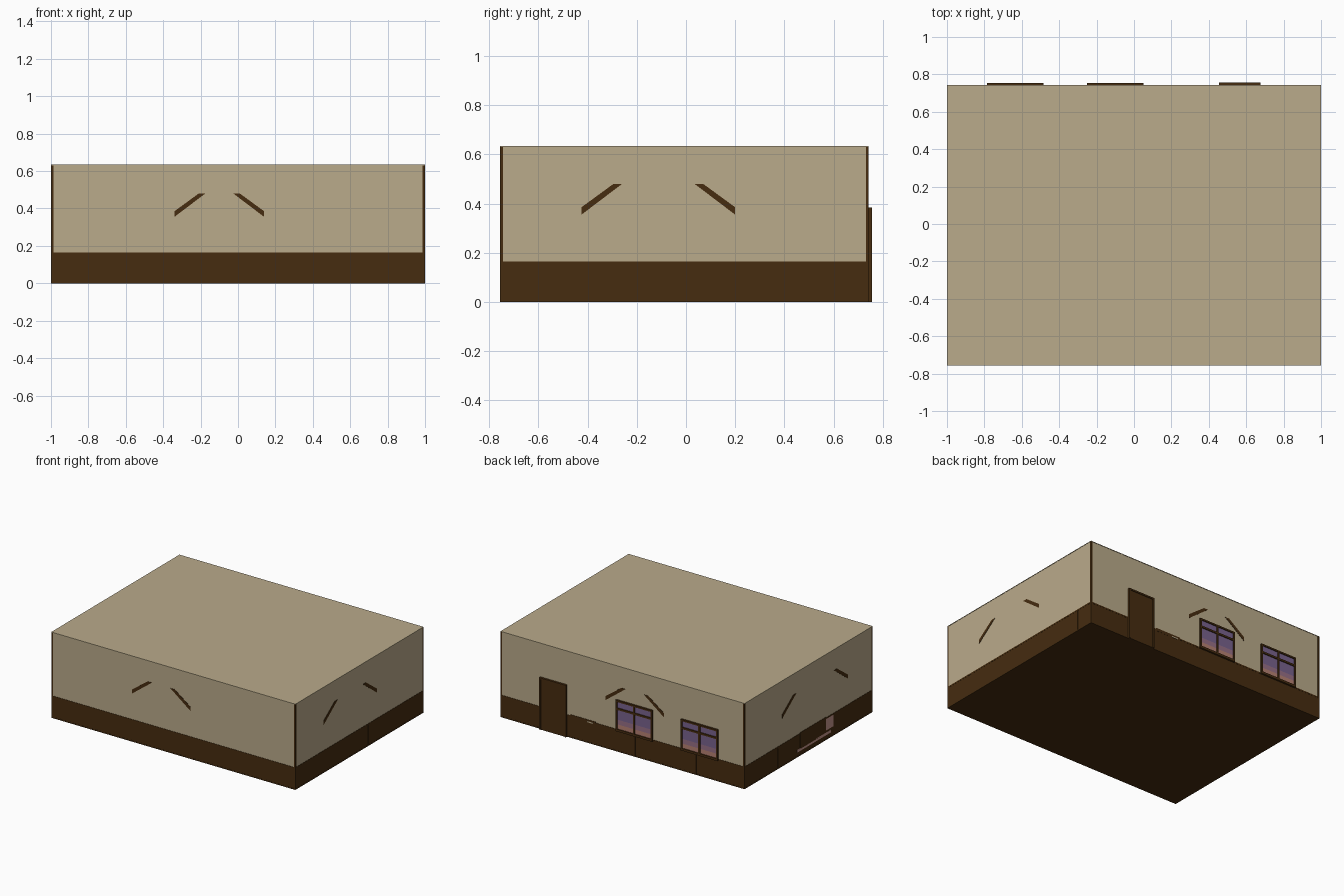
import bpy, bmesh
from mathutils import Vector

cube = bpy.data.objects.get("Cube")
if cube:
    bpy.data.objects.remove(cube, do_unlink=True)


def material(name, r, g, b):
    m = bpy.data.materials.new(name)
    m.use_nodes = True
    m.diffuse_color = (r, g, b, 1)
    m.node_tree.nodes["Principled BSDF"].inputs["Base Color"].default_value = (r, g, b, 1)
    return m


PLASTER = material("tan plaster", .49, .405, .257)
WOOD = material("dark brown wood", .061, .025, .005)
PURPLE = material("dusk purple", .19, .125, .27)
MAUVE = material("dusk mauve", .31, .16, .24)
PEACH = material("dusk peach", .47, .22, .17)
BRICK = material("pale pink brick", .55, .30, .26)


def finish(name, bm, mat):
    bmesh.ops.recalc_face_normals(bm, faces=bm.faces[:])
    mesh = bpy.data.meshes.new(name)
    bm.to_mesh(mesh)
    bm.free()
    mesh.materials.append(mat)
    ob = bpy.data.objects.new(name, mesh)
    bpy.context.collection.objects.link(ob)
    return ob


def box(name, x, y, z, mat):
    """Box from (low, high) ranges along each axis."""
    bm = bmesh.new()
    bmesh.ops.create_cube(bm, size=1)
    for v in bm.verts:
        v.co = Vector([(a + b) / 2 + c * (b - a) for (a, b), c in zip((x, y, z), v.co)])
    return finish(name, bm, mat)


def prism(name, outline, place, depth, mat):
    """Outline of (along, height) points put in a wall plane and pushed outward."""
    bm = bmesh.new()
    face = bm.faces.new([bm.verts.new(place(u, h)) for u, h in outline])
    new = bmesh.ops.extrude_face_region(bm, geom=[face])["geom"]
    bmesh.ops.translate(bm, vec=depth, verts=[g for g in new if isinstance(g, bmesh.types.BMVert)])
    return finish(name, bm, mat)


X, FRONT, BACK, TOP = .998, -.755, .741, .635
T, P = .012, .002       # wall thickness and relief of the trim
RAIL = .165

# Room shell
box("floor", (-X, X), (FRONT, BACK), (0, .01), WOOD)
box("ceiling", (-1, 1), (FRONT - P, BACK + P), (TOP - .004, TOP), PLASTER)
WALLS = {
    "front": ((-X, X), (FRONT, FRONT + T)),
    "back": ((-X, X), (BACK - T, BACK)),
    "left": ((X - T, X), (FRONT, BACK)),
    "right": ((-X, -X + T), (FRONT, BACK)),
}
for side, (x, y) in WALLS.items():
    box(side + "_wall", x, y, (.005, TOP - .002), PLASTER)


def on_wall(side, name, along, z, mat, relief):
    """Shallow plate lying on the outside of a wall."""
    x, y = WALLS[side]
    if side == "front":
        return box(name, along, (y[0] - relief, y[0] + .004), z, mat)
    if side == "back":
        return box(name, along, (y[1] - .004, y[1] + relief), z, mat)
    if side == "left":
        return box(name, (x[1] - .004, x[1] + relief), along, z, mat)
    return box(name, (x[0] - relief, x[0] + .004), along, z, mat)


# Wainscot, its rails and battens
SEAMS = {
    "front": (-.385, .14, .836),
    "back": (-.6, -.1, .3),
    "left": (-.5, .1, .6),
    "right": (-.5, .35),
}
for side, seams in SEAMS.items():
    ends = (-X, X) if side in ("front", "back") else (FRONT, BACK)
    on_wall(side, side + "_wainscot", ends, (0, RAIL - .002), WOOD, P / 2)
    on_wall(side, side + "_chair_rail", ends, (RAIL - .01, RAIL), WOOD, P)
    on_wall(side, side + "_baseboard", ends, (0, .008), WOOD, P)
    for s in seams:
        on_wall(side, side + "_batten", (s - .004, s + .004), (0, RAIL - .005), WOOD, P)

# Corner posts
for sx in (-1, 1):
    for name, y in (("front", (FRONT - P, FRONT + .01)), ("back", (BACK - .01, BACK + P))):
        x = sorted((sx, sx * .987))
        box(name + "_corner_post", x, y, (0, TOP - .004), WOOD)

# Sloping roof-brace ends showing through each wall
PLACES = {
    "front": (lambda u, h: (u, FRONT + .003, h), (0, -.005, 0), -.34, .14),
    "back": (lambda u, h: (u, BACK - .003, h), (0, .005, 0), -.34, .14),
    "left": (lambda u, h: (X - .003, u, h), (.005, 0, 0), -.425, .20),
    "right": (lambda u, h: (-X + .003, u, h), (-.005, 0, 0), -.47, .30),
}
BRACE = [(0, .355), (0, .385), (.13, .48), (.165, .48)]
for side, (place, depth, low, high) in PLACES.items():
    for start, sign in ((low, 1), (high, -1)):
        outline = [(start + sign * u, h) for u, h in BRACE]
        prism(side + "_brace", outline, place, depth, WOOD)

# Door with its frame
box("door", (.465, .665), (BACK, .752), (0, .375), WOOD)
for x in ((.455, .467), (.663, .675)):
    box("door_jamb", x, (BACK, .757), (0, .385), WOOD)
box("door_head", (.455, .675), (BACK, .757), (.373, .385), WOOD)

# Windows: dusk sky panes behind a wooden grid
SKY = ((.16, .205, PEACH), (.205, .24, MAUVE), (.24, .38, PURPLE))
for cx in (-.635, -.10):
    l, r = cx - .15, cx + .15
    for z0, z1, mat in SKY:
        box("window_pane", (l + .005, r - .005), (BACK - .004, BACK + .007), (z0, z1), mat)
    for x in ((l, l + .012), (r - .012, r), (cx - .007, cx + .007)):
        box("window_upright", x, (BACK, .755), (.155, .385), WOOD)
    for z in ((.155, .172), (.315, .329), (.373, .385)):
        box("window_crossbar", (l, r), (BACK, .755), z, WOOD)

# Back of the hearth in the right wall
on_wall("right", "hearth_side", (-.30, -.21), (.07, .16), BRICK, P)
on_wall("right", "hearth_base", (-.27, .125), (.035, .055), BRICK, P)
on_wall("right", "hearth_opening", (-.21, .09), (.05, .17), WOOD, P)

# Bench edge against the back wall
on_wall("back", "bench_back", (.22, .43), (.15, .172), WOOD, P)
on_wall("back", "bench_cushion", (.24, .29), (.152, .16), PLASTER, P * 1.4)
